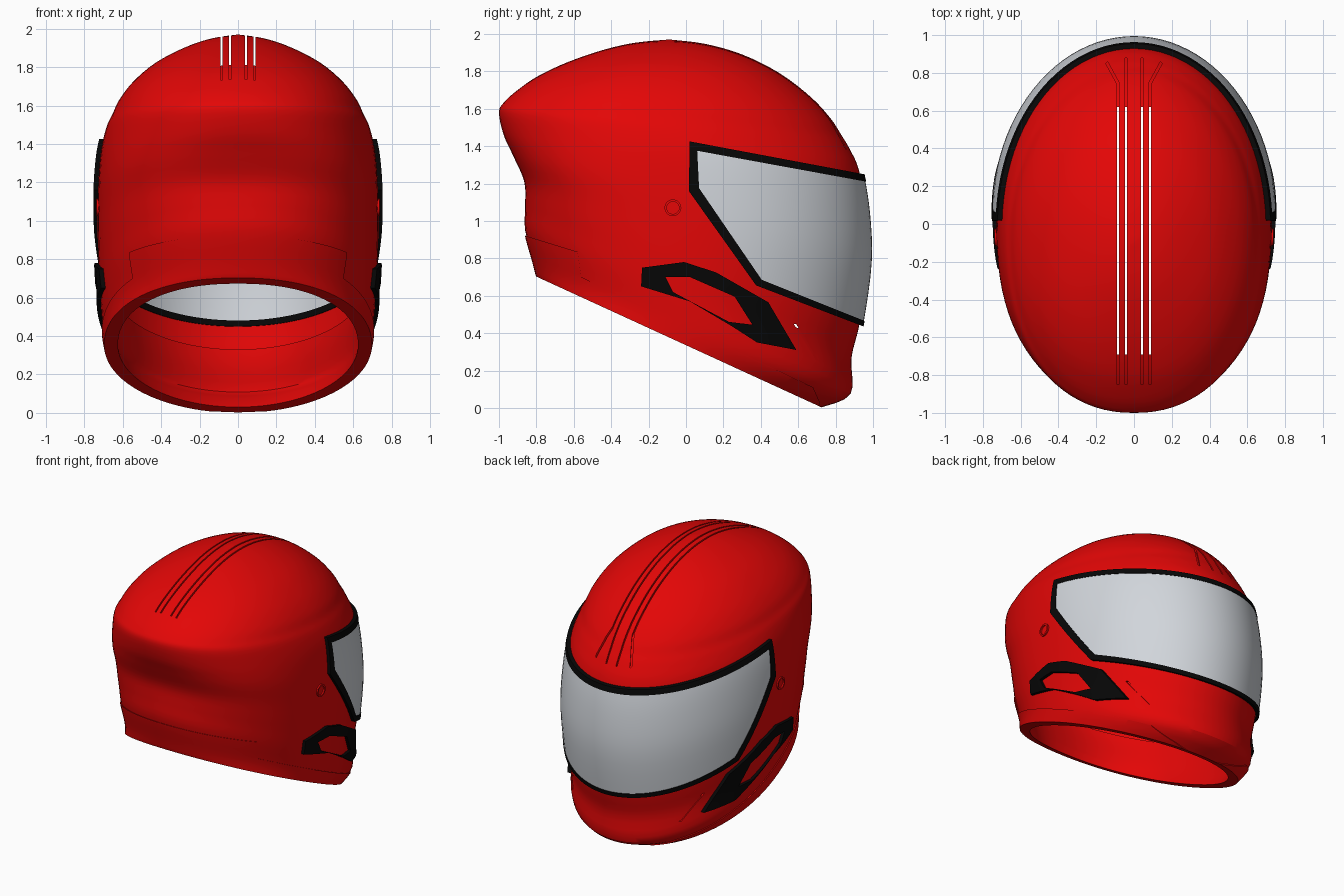
import bpy, bmesh, math
from mathutils import Vector

if "Cube" in bpy.data.objects:
    bpy.data.objects.remove(bpy.data.objects["Cube"])

# Shell sections: back y, back z, front y, front z, half width (tilted rings, bottom to crown)
RINGS = [(-.795, .70, .725, .003, .69), (-.815, .78, .88, .075, .703), (-.86, .95, .885, .27, .717),
         (-.86, 1.08, .93, .46, .727), (-.865, 1.21, .973, .78, .731), (-.925, 1.35, .963, 1.05, .727),
         (-.975, 1.46, .925, 1.27, .713), (-1.0, 1.58, .875, 1.385, .685), (-.972, 1.635, .83, 1.46, .655),
         (-.90, 1.70, .775, 1.545, .62),
         (-.79, 1.775, .67, 1.66, .548), (-.63, 1.85, .50, 1.79, .43), (-.44, 1.915, .30, 1.89, .275),
         (-.27, 1.953, .10, 1.947, .135), (-.09, 1.97, -.09, 1.97, 0)]
TOP = len(RINGS) - 1
NU, SUB = 96, 4
LIP = Vector((0, RINGS[0][3] - RINGS[0][1], RINGS[0][0] - RINGS[0][2])).normalized()  # neck plane normal


def material(name, rgb):
    m = bpy.data.materials.new(name)
    m.diffuse_color = (*rgb, 1)
    m.use_nodes = True
    m.node_tree.nodes["Principled BSDF"].inputs["Base Color"].default_value = m.diffuse_color
    return m


RED = material("red paint", (.77, .002, .002))
BLACK = material("black rubber", (.002, .002, .002))
GREY = material("pale grey visor", (.64, .67, .71))


def section(t):
    i = min(int(t), TOP - 1)
    f = t - i
    a, b, c, d = (RINGS[max(0, min(TOP, i + k))] for k in (-1, 0, 1, 2))
    return [.5 * (2 * q + (r - p) * f + (2 * p - 5 * q + 4 * r - s) * f * f
                  + (3 * q - p - 3 * r + s) * f ** 3) for p, q, r, s in zip(a, b, c, d)]


def point(u, t):
    yb, zb, yf, zf, w = section(t)
    c, s = math.cos(u), math.sin(u)
    # the back is a little boxier, most of all round its middle
    e = 1.0 if c >= 0 else 2 / (2.2 + .35 * math.exp(-((t - 4.3) / 1.5) ** 2))
    a = math.copysign(abs(c) ** e, c)
    x = w * math.copysign(abs(s) ** e, s)
    return Vector((x, (yb + yf) / 2 + a * (yf - yb) / 2, zb + (zf - zb) * (a + 1) / 2))


def offset_point(u, t, off):
    e = .01
    du = point(u + e, t) - point(u - e, t)
    dt = point(u, t + e) - point(u, max(t - e, 0))
    n = dt.cross(du).normalized()
    if t == 0:                              # keep the neck edge in its own plane
        n -= LIP * n.dot(LIP)
        n.normalize()
    return point(u, t) + n * off


def make(name, bm, mat):
    bmesh.ops.recalc_face_normals(bm, faces=bm.faces)
    me = bpy.data.meshes.new(name)
    bm.to_mesh(me)
    bm.free()
    ob = bpy.data.objects.new(name, me)
    bpy.context.collection.objects.link(ob)
    if mat:
        me.materials.append(mat)
    return ob


def dome(name, outer, inner, mat, top=TOP):
    """Closed hollow dome, or a band up to section top, between two offsets of the helmet surface."""
    bm = bmesh.new()
    layers = []
    for off in (outer, inner):
        rows = [[bm.verts.new(offset_point(2 * math.pi * i / NU, j / SUB, off)) for i in range(NU)]
                for j in range(int(top * SUB))]
        pole = bm.verts.new(point(0, TOP) + Vector((0, 0, off))) if top == TOP else None
        for i in range(NU):
            k = (i + 1) % NU
            for r, s in zip(rows, rows[1:]):
                bm.faces.new((r[i], r[k], s[k], s[i]))
            if pole:
                bm.faces.new((rows[-1][i], rows[-1][k], pole))
        layers.append(rows)
    for row in ([0] if top == TOP else [0, -1]):
        a, b = layers[0][row], layers[1][row]
        for i in range(NU):
            k = (i + 1) % NU
            bm.faces.new((a[i], a[k], b[k], b[i]))
    return make(name, bm, mat)


def prism(loops, axis="x", lo=-1.2, hi=1.2):
    """Cutter: (y, z) outlines pushed along x, or (x, y) outlines pushed along z."""
    bm = bmesh.new()
    for loop in loops:
        ends = [[bm.verts.new((h, p, q) if axis == "x" else (p, q, h)) for p, q in loop] for h in (lo, hi)]
        for e in ends:
            bm.faces.new(e)
        for i in range(len(loop)):
            k = (i + 1) % len(loop)
            bm.faces.new((ends[0][i], ends[0][k], ends[1][k], ends[1][i]))
    return make("cutter", bm, None)


def boolean(ob, op, cutter):
    mod = ob.modifiers.new("cut", "BOOLEAN")
    mod.operation, mod.solver, mod.object = op, "EXACT", cutter
    bpy.context.view_layer.objects.active = ob
    bpy.ops.object.modifier_apply(modifier=mod.name)
    bpy.data.objects.remove(cutter)


def plate(name, outer, inner, mat, outline, hole=None):
    """Piece of the dome inside a side-view outline, optionally with a hole."""
    ob = dome(name, outer, inner, mat)
    boolean(ob, "INTERSECT", prism([outline]))
    if hole:
        boolean(ob, "DIFFERENCE", prism([hole]))
    return ob


def circle(y, z, r, n=20):
    return [(y + r * math.cos(2 * math.pi * i / n), z + r * math.sin(2 * math.pi * i / n)) for i in range(n)]


def box(x, y0, y1):
    return [(-x, y0), (x, y0), (x, y1), (-x, y1)]


# Side-view outlines
rim_out = [(.02, 1.425), (1.1, 1.222), (1.1, .378), (.375, .655), (.015, 1.16)]
rim_mid = [(.04, 1.40), (1.1, 1.203), (1.1, .392), (.39, .668), (.04, 1.167)]
rim_in = [(.06, 1.375), (1.1, 1.185), (1.1, .407), (.405, .685), (.07, 1.175)]
vent_out = [(-.235, .75), (-.01, .78), (.16, .725), (.44, .565), (.59, .31), (.38, .35), (.24, .44),
            (.02, .57), (-.24, .65)]
vent_in = [(-.11, .70), (.02, .70), (.26, .595), (.355, .445), (.23, .46), (-.07, .62)]
trim = [(-1.1, .995), (-.58, .835), (-.56, .70), (.68, .11), (.715, .03), (.7, -.2), (-1.1, -.2)]

# Thin main shell with visor opening, crown slots and chin slots
shell = dome("shell", 0, -.014, RED)
boolean(shell, "DIFFERENCE", prism([rim_mid]))
slots = []
for s in (-1, 1):
    slots.append([(s * x, y) for x, y in ((.037, -.85), (.047, -.85), (.047, .88), (.037, .88))])
    slots.append([(s * x, y) for x, y in ((.08, -.85), (.09, -.85), (.09, .74), (.15, .85),
                                          (.14, .86), (.08, .75))])
boolean(shell, "DIFFERENCE", prism(slots, "z", 1.35, 2.2))
boolean(shell, "DIFFERENCE", prism([[(.575, .45), (.588, .45), (.708, .255), (.695, .255)]]))

# Floor under the closed ends of the crown slots
floor = dome("slot_floor", -.012, -.02, RED)
boolean(floor, "INTERSECT", prism([box(.17, -.9, -.69), box(.17, .62, .9)], "z", 1.35, 2.2))

# Thick lining round the neck opening
lining = dome("neck_lining", -.005, -.065, RED, 2.5)

# Visor and its rubber rim
visor = plate("visor", .02, .01, GREY, rim_in)
rim = plate("visor_rim", .024, -.018, BLACK, rim_out, rim_in)

# Side vents, pivot rings and lower trim
vents = plate("side_vents", .022, -.012, BLACK, vent_out, vent_in)
pivots = plate("pivot_rings", .01, -.01, RED, circle(-.07, 1.07, .045), circle(-.07, 1.07, .033))
lower_trim = plate("lower_trim", .007, -.01, RED, trim)

# Smooth shading with crisp edges
for ob in bpy.context.collection.objects:
    ob.select_set(True)
bpy.context.view_layer.objects.active = shell
bpy.ops.object.shade_smooth_by_angle(angle=math.radians(30))
